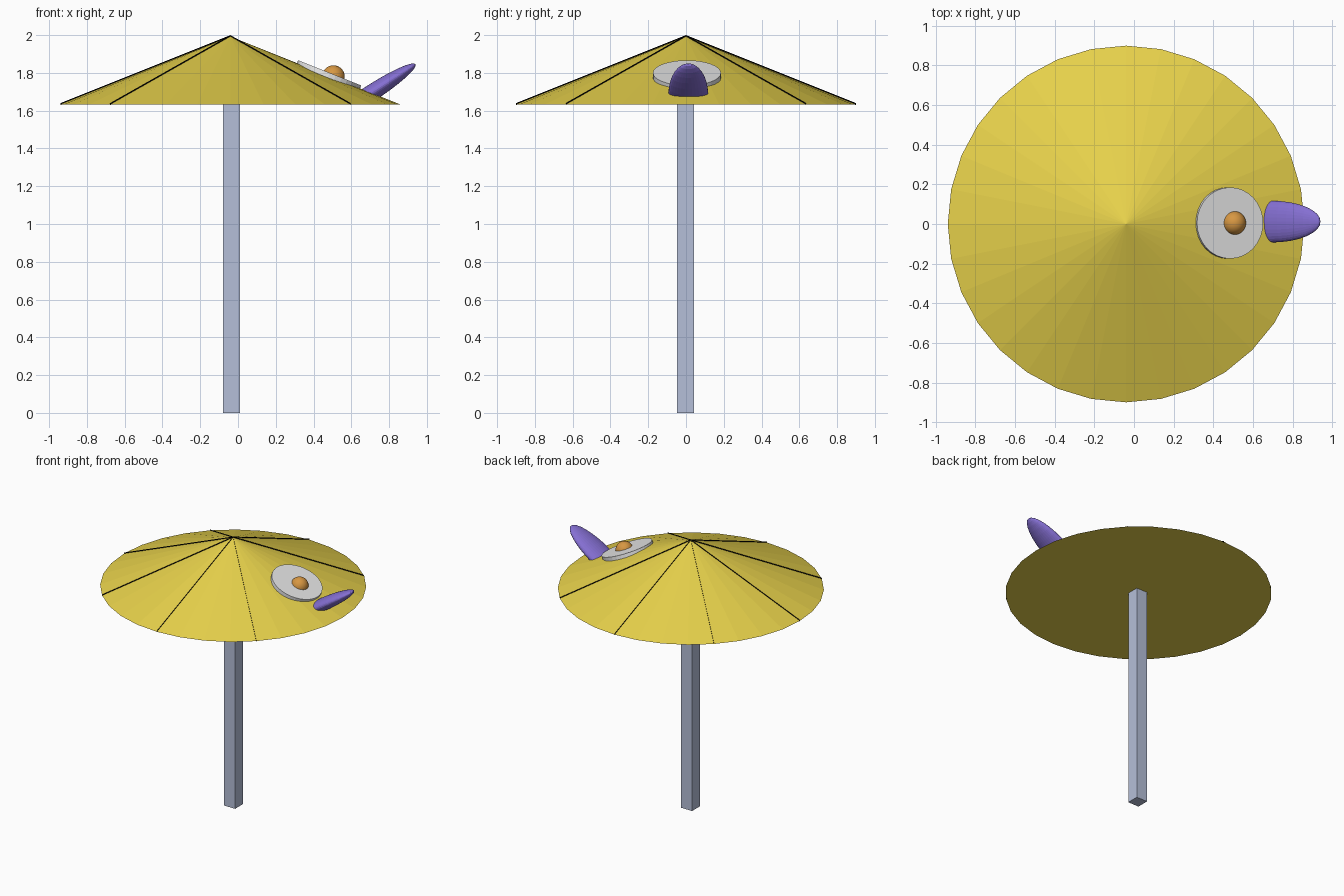
import bpy, bmesh
from math import radians, atan2, cos, sin
from mathutils import Matrix, Vector

cube = bpy.data.objects.get("Cube")
if cube:
    bpy.data.objects.remove(cube, do_unlink=True)

AXIS_X = -0.04                       # centre line of pole and canopy
RIM_R, RIM_Z, APEX_Z = 0.90, 1.633, 1.993
SLOPE = atan2(APEX_Z - RIM_Z, RIM_R)


def material(name, r, g, b):
    m = bpy.data.materials.new(name)
    m.use_nodes = True
    m.diffuse_color = (r, g, b, 1)
    m.node_tree.nodes["Principled BSDF"].inputs["Base Color"].default_value = (r, g, b, 1)
    return m


yellow = material("canopy_yellow", 0.8, 0.64, 0.07)
steel = material("pole_blue_grey", 0.46, 0.52, 0.69)
black = material("seam_black", 0, 0, 0)
grey = material("disc_light_grey", 0.8, 0.8, 0.8)
orange = material("ball_orange", 0.68, 0.31, 0.055)
purple = material("beak_purple", 0.235, 0.16, 0.65)


def finish(name, bm, mat, smooth=False):
    me = bpy.data.meshes.new(name)
    bm.to_mesh(me)
    bm.free()
    me.materials.append(mat)
    for p in me.polygons:
        p.use_smooth = smooth
    ob = bpy.data.objects.new(name, me)
    bpy.context.collection.objects.link(ob)
    return ob


# Canopy: closed low cone
bm = bmesh.new()
bmesh.ops.create_cone(bm, cap_ends=True, segments=32, radius1=RIM_R, radius2=0,
                      depth=APEX_Z - RIM_Z,
                      matrix=Matrix.Translation((AXIS_X, 0, (RIM_Z + APEX_Z) / 2)))
bmesh.ops.remove_doubles(bm, verts=bm.verts, dist=1e-5)
finish("canopy", bm, yellow)

# Square pole
bm = bmesh.new()
bmesh.ops.create_cube(bm, size=1, matrix=Matrix.Translation((AXIS_X + 0.005, -0.003, RIM_Z / 2))
                      @ Matrix.Diagonal((0.09, 0.09, RIM_Z, 1)))
finish("pole", bm, steel)

# Seams: paper-thin upright strips down the slope, none on the side with the disc
bm = bmesh.new()
for i in range(1, 8):
    a = radians(45 * i)
    rim = Vector((AXIS_X + RIM_R * cos(a), RIM_R * sin(a), RIM_Z))
    apex = Vector((AXIS_X, 0, APEX_Z))
    low, high = Vector((0, 0, -0.004)), Vector((0, 0, 0.007))
    bm.faces.new([bm.verts.new(p) for p in (rim + low, rim + high, apex + high, apex + low)])
finish("seams", bm, black)

# Disc lying on the slope
bm = bmesh.new()
bmesh.ops.create_cone(bm, cap_ends=True, segments=32, radius1=0.18, radius2=0.18, depth=0.028,
                      matrix=Matrix.Translation((0.48, 0.005, 1.787)) @ Matrix.Rotation(SLOPE, 4, 'Y'))
finish("eye_disc", bm, grey)

# Ball set in the disc
bm = bmesh.new()
bmesh.ops.create_uvsphere(bm, u_segments=32, v_segments=16, radius=0.06,
                          matrix=Matrix.Translation((0.505, 0.005, 1.78)))
finish("eye_ball", bm, orange, smooth=True)

# Beak: flattened ellipsoid rising outward, trimmed inside the canopy
bm = bmesh.new()
bmesh.ops.create_uvsphere(bm, u_segments=32, v_segments=16, radius=1,
                          matrix=Matrix.Translation((0.697, 0.012, 1.688))
                          @ Matrix.Rotation(radians(57), 4, 'Y')
                          @ Matrix.Diagonal((0.044, 0.105, 0.29, 1)))
cut = bmesh.ops.bisect_plane(bm, geom=bm.verts[:] + bm.edges[:] + bm.faces[:],
                             plane_co=(0, 0, 1.645), plane_no=(0, 0, 1), clear_inner=True)
bmesh.ops.holes_fill(bm, edges=[e for e in cut["geom_cut"] if isinstance(e, bmesh.types.BMEdge)])
finish("beak", bm, purple)
